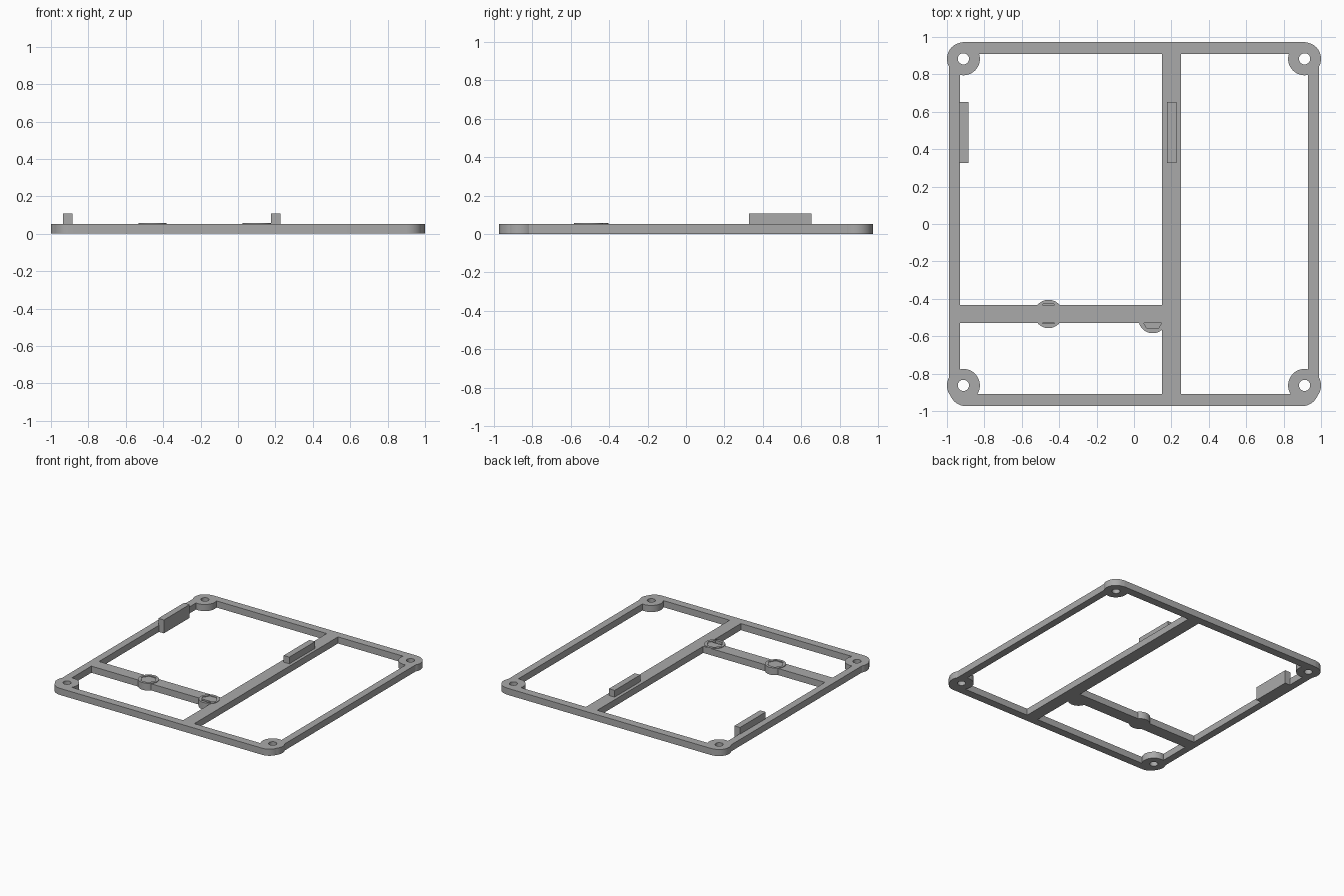
import bpy, math

cube = bpy.data.objects.get("Cube")
if cube:
    bpy.data.objects.remove(cube, do_unlink=True)

grey = bpy.data.materials.new("plain grey")
grey.use_nodes = True
colour = (0.4, 0.4, 0.4, 1)
grey.diffuse_color = colour
grey.node_tree.nodes["Principled BSDF"].inputs["Base Color"].default_value = colour

T = 0.053      # plate thickness
X, Y = 0.988, 0.974


def prism(name, pts, z0, z1):
    """Extrude a flat outline from z0 to z1."""
    n = len(pts)
    verts = [(x, y, z) for z in (z0, z1) for x, y in pts]
    faces = [list(range(n))[::-1], list(range(n, 2 * n))]
    faces += [[i, (i + 1) % n, (i + 1) % n + n, i + n] for i in range(n)]
    mesh = bpy.data.meshes.new(name)
    mesh.from_pydata(verts, [], faces)
    mesh.materials.append(grey)
    ob = bpy.data.objects.new(name, mesh)
    bpy.context.collection.objects.link(ob)
    return ob


def box(name, x0, x1, y0, y1, z0=0, z1=T):
    return prism(name, [(x0, y0), (x1, y0), (x1, y1), (x0, y1)], z0, z1)


def disc(name, x, y, r, z0=0, z1=T, n=48):
    return prism(name, [(x + r * math.cos(i * math.tau / n),
                         y + r * math.sin(i * math.tau / n)) for i in range(n)], z0, z1)


def rounded(name, x, y, r, steps=12):
    pts = []
    for k, (sx, sy) in enumerate([(1, 1), (-1, 1), (-1, -1), (1, -1)]):
        for i in range(steps + 1):
            a = (k + i / steps) * math.pi / 2
            pts.append((sx * (x - r) + r * math.cos(a), sy * (y - r) + r * math.sin(a)))
    return prism(name, pts, 0, T)


def combine(ob, tool, operation):
    """Apply a boolean and remove its tool."""
    mod = ob.modifiers.new("combine", "BOOLEAN")
    mod.operation, mod.object, mod.solver = operation, tool, "EXACT"
    bpy.context.view_layer.objects.active = ob
    bpy.ops.object.modifier_apply(modifier=mod.name)
    bpy.data.objects.remove(tool, do_unlink=True)


def smooth(ob):
    bpy.ops.object.select_all(action="DESELECT")
    ob.select_set(True)
    bpy.context.view_layer.objects.active = ob
    bpy.ops.object.shade_smooth_by_angle(angle=math.radians(30))


# Frame plate with three window openings
frame = rounded("frame", X, Y, 0.09)
for x0, x1, y0, y1 in [(-0.93, 0.15, -0.432, 0.91),
                       (-0.93, 0.15, -0.91, -0.53),
                       (0.25, 0.93, -0.91, 0.91)]:
    combine(frame, box("window", x0, x1, y0, y1, -0.1, 0.2), "DIFFERENCE")

# Corner bosses with screw holes
corners = [(sx * 0.912, y) for sx in (-1, 1) for y in (0.883, -0.863)]
for x, y in corners:
    combine(frame, disc("boss", x, y, 0.088), "UNION")
for x, y in corners:
    combine(frame, disc("hole", x, y, 0.03, -0.1, 0.2, 32), "DIFFERENCE")
smooth(frame)

# Upright tabs: the outer one hangs beside the rail, the other sits on the bar
box("outer_tab", -0.936, -0.886, 0.327, 0.653, 0, 0.107)
box("bar_tab", 0.176, 0.226, 0.327, 0.653, T - 0.005, 0.107)

# Round sockets with hexagonal pockets, straddling the crossbar
for name, x, y in [("middle_socket", -0.457, -0.481), ("side_socket", 0.1, -0.508)]:
    socket = disc(name, x, y, 0.076, 0, 0.058)
    combine(socket, disc("pocket", x, y, 0.06, 0.02, 0.2, 6), "DIFFERENCE")
    smooth(socket)
